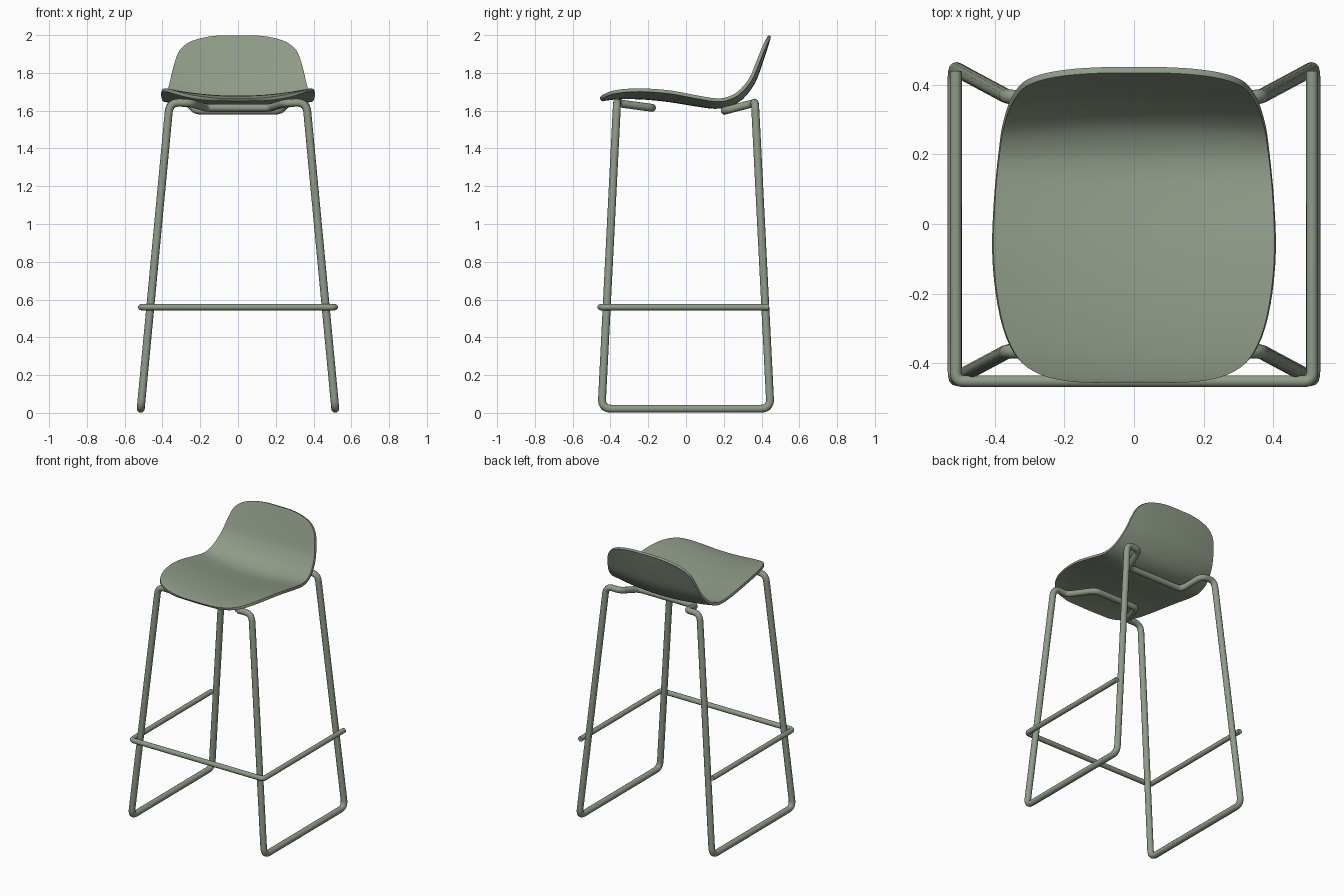
import bpy, bmesh, math
from mathutils import Vector

if "Cube" in bpy.data.objects:
    bpy.data.objects.remove(bpy.data.objects["Cube"], do_unlink=True)

# One sage green for the whole stool
green = bpy.data.materials.new("sage green")
green.use_nodes = True
COLOUR = (0.275, 0.328, 0.246, 1)
green.diffuse_color = COLOUR
green.node_tree.nodes["Principled BSDF"].inputs["Base Color"].default_value = COLOUR


def finish(obj, angle=40):
    bpy.ops.object.select_all(action='DESELECT')
    bpy.context.view_layer.objects.active = obj
    obj.select_set(True)
    bpy.ops.object.shade_smooth_by_angle(angle=math.radians(angle))


def fillet(points, cyclic, steps=7):
    """Round the corners of a path given as (x, y, z, corner radius)."""
    pts = [Vector(p[:3]) for p in points]
    out = []
    n = len(pts)
    for i, p in enumerate(pts):
        rad = points[i][3]
        if rad == 0 or (not cyclic and i in (0, n - 1)):
            out.append(p)
            continue
        a, b = pts[i - 1] - p, pts[(i + 1) % n] - p
        half = a.angle(b) / 2
        cut = min(rad / math.tan(half), a.length * 0.49, b.length * 0.49)
        a, b = p + a.normalized() * cut, p + b.normalized() * cut
        for k in range(steps + 1):
            t = k / steps
            out.append(a * (1 - t) ** 2 + p * 2 * t * (1 - t) + b * t * t)
    return out


def tube(name, points, radius, cyclic=False):
    curve = bpy.data.curves.new(name, 'CURVE')
    curve.dimensions = '3D'
    curve.bevel_depth = radius
    curve.bevel_resolution = 4
    curve.use_fill_caps = True
    path = fillet(points, cyclic)
    spline = curve.splines.new('POLY')
    spline.points.add(len(path) - 1)
    for sp, p in zip(spline.points, path):
        sp.co = (*p, 1)
    spline.use_cyclic_u = cyclic
    curve.materials.append(green)
    obj = bpy.data.objects.new(name, curve)
    bpy.context.collection.objects.link(obj)
    bpy.ops.object.select_all(action='DESELECT')
    bpy.context.view_layer.objects.active = obj
    obj.select_set(True)
    bpy.ops.object.convert(target='MESH')
    finish(bpy.context.object)


# Continuous bent-tube frame: front support, leg, floor runner, leg, rear support
half = [
    (0.17, -0.18, 1.615, 0.05),
    (0.25, -0.365, 1.64, 0.05),
    (0.362, -0.365, 1.645, 0.07),
    (0.515, -0.447, 0.022, 0.05),
    (0.515, 0.447, 0.022, 0.05),
    (0.362, 0.365, 1.645, 0.07),
    (0.26, 0.36, 1.64, 0.05),
    (0.22, 0.205, 1.60, 0.05),
]
mirrored = [(-x, y, z, r) for x, y, z, r in reversed(half)]
tube("leg_frame", half + mirrored, 0.021, cyclic=True)

# U-shaped footrest, open at the back
tube("footrest", [(-0.512, 0.44, 0.56, 0), (-0.512, -0.452, 0.56, 0.025),
                  (0.512, -0.452, 0.56, 0.025), (0.512, 0.44, 0.56, 0)], 0.017)

# Seat shell centre line: y, z, half width, lift of the side rim
rows = [Vector(r) for r in (
    (-0.455, 1.664, 0.10, 0.030), (-0.451, 1.666, 0.18, 0.030),
    (-0.437, 1.669, 0.25, 0.032), (-0.41, 1.673, 0.305, 0.034),
    (-0.37, 1.677, 0.342, 0.035), (-0.30, 1.679, 0.373, 0.035),
    (-0.20, 1.675, 0.394, 0.035), (-0.08, 1.662, 0.404, 0.035),
    (0.05, 1.641, 0.400, 0.033), (0.15, 1.628, 0.392, 0.032),
    (0.22, 1.637, 0.385, 0.030), (0.29, 1.675, 0.376, 0.028),
    (0.35, 1.755, 0.358, 0.022), (0.383, 1.84, 0.338, 0.020),
    (0.403, 1.90, 0.318, 0.018), (0.416, 1.94, 0.287, 0.016),
    (0.425, 1.97, 0.238, 0.012), (0.431, 1.99, 0.165, 0.006),
    (0.434, 1.999, 0.09, 0.002))]


def smooth_rows(r, steps=3):
    """Catmull-Rom resampling of the seat rows."""
    out = []
    for i in range(len(r) - 1):
        p0, p1, p2, p3 = r[max(i - 1, 0)], r[i], r[i + 1], r[min(i + 2, len(r) - 1)]
        for k in range(steps):
            t = k / steps
            out.append(0.5 * (2 * p1 + (p2 - p0) * t + (2 * p0 - 5 * p1 + 4 * p2 - p3) * t * t
                              + (3 * p1 - p0 - 3 * p2 + p3) * t ** 3))
    return out + [r[-1]]


line = smooth_rows(rows)
COLS = 24
bm = bmesh.new()
grid = []
for i, (y, z, w, lift) in enumerate(line):
    d = line[min(i + 1, len(line) - 1)] - line[max(i - 1, 0)]
    tangent = Vector((d[0], d[1])).normalized()
    row = []
    for c in range(COLS + 1):
        x = w * math.sin(math.pi / 2 * (2 * c / COLS - 1))
        up = lift * (x / 0.36) ** 2
        row.append(bm.verts.new((x, y - tangent.y * up, z + tangent.x * up)))
    grid.append(row)
for a, b in zip(grid, grid[1:]):
    for c in range(COLS):
        bm.faces.new((a[c], a[c + 1], b[c + 1], b[c]))
mesh = bpy.data.meshes.new("seat_shell")
bm.to_mesh(mesh)
bm.free()
mesh.materials.append(green)
seat = bpy.data.objects.new("seat_shell", mesh)
bpy.context.collection.objects.link(seat)
finish(seat)
solid = seat.modifiers.new("thickness", 'SOLIDIFY')
solid.thickness = 0.018
solid.offset = -1
bevel = seat.modifiers.new("soft_edge", 'BEVEL')
bevel.width = 0.004
bevel.segments = 2
bevel.limit_method = 'ANGLE'
bevel.angle_limit = math.radians(50)
